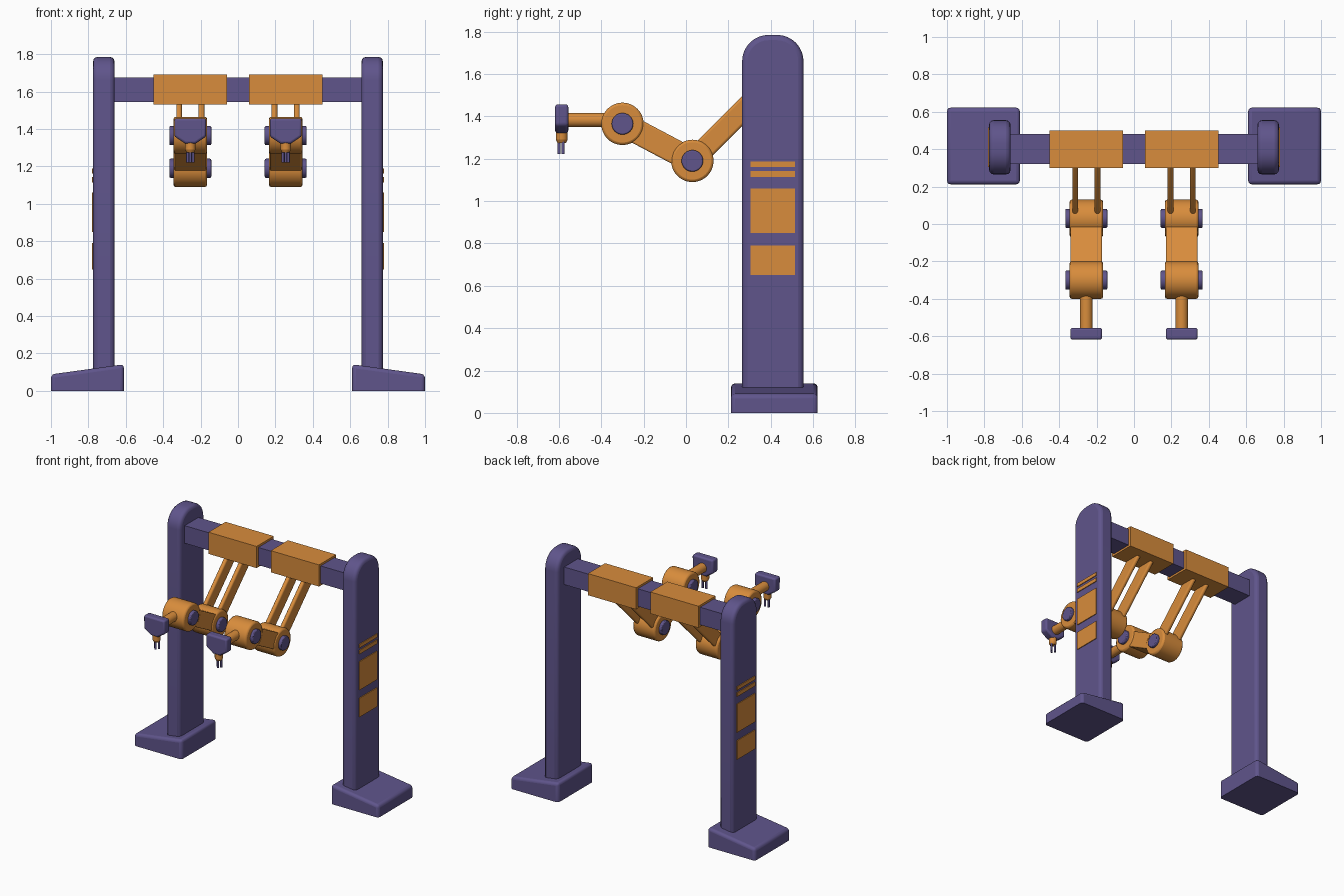
import bpy, bmesh, math
from mathutils import Vector, Matrix

if "Cube" in bpy.data.objects:
    bpy.data.objects.remove(bpy.data.objects["Cube"])


def material(name, rgb):
    m = bpy.data.materials.new(name)
    m.diffuse_color = (*rgb, 1)
    m.use_nodes = True
    m.node_tree.nodes["Principled BSDF"].inputs["Base Color"].default_value = m.diffuse_color
    return m


PURPLE = material("dusk purple", (0.115, 0.09, 0.26))
ORANGE = material("warm orange", (0.69, 0.265, 0.045))


def finish(name, bm, mat, bevel=0.0, segments=3):
    bmesh.ops.recalc_face_normals(bm, faces=bm.faces)
    me = bpy.data.meshes.new(name)
    bm.to_mesh(me)
    bm.free()
    ob = bpy.data.objects.new(name, me)
    bpy.context.collection.objects.link(ob)
    me.materials.append(mat)
    if bevel:
        mod = ob.modifiers.new("soft edges", "BEVEL")
        mod.width, mod.segments = bevel, segments
        mod.limit_method, mod.angle_limit = "ANGLE", math.radians(35)
    bpy.ops.object.select_all(action="DESELECT")
    ob.select_set(True)
    bpy.context.view_layer.objects.active = ob
    bpy.ops.object.shade_smooth_by_angle(angle=math.radians(35))
    return ob


def box(name, lo, hi, mat, bevel=0.0):
    lo, hi = Vector(lo), Vector(hi)
    bm = bmesh.new()
    bmesh.ops.create_cube(bm, size=1, matrix=Matrix.Translation((lo + hi) / 2)
                          @ Matrix.Diagonal((*(hi - lo), 1)))
    return finish(name, bm, mat, bevel)


def prism(name, pts, a, b, axis, mat, bevel=0.0):
    """Extrude a profile from a to b; axis x uses (y, z), axis y uses (x, z)."""
    bm = bmesh.new()
    place = (lambda p: (a, *p)) if axis == "x" else (lambda p: (p[0], a, p[1]))
    f = bm.faces.new([bm.verts.new(place(p)) for p in pts])
    ext = bmesh.ops.extrude_face_region(bm, geom=[f])
    move = (b - a, 0, 0) if axis == "x" else (0, b - a, 0)
    bmesh.ops.translate(bm, vec=move,
                        verts=[v for v in ext["geom"] if isinstance(v, bmesh.types.BMVert)])
    return finish(name, bm, mat, bevel)


def rod(name, p, q, r, mat, bevel=0.0, r2=None, sides=32):
    p, q = Vector(p), Vector(q)
    d = q - p
    bm = bmesh.new()
    bmesh.ops.create_cone(bm, cap_ends=True, segments=sides, radius1=r,
                          radius2=r if r2 is None else r2, depth=d.length,
                          matrix=Matrix.Translation((p + q) / 2)
                          @ d.to_track_quat("Z", "Y").to_matrix().to_4x4())
    return finish(name, bm, mat, bevel, 2)


def bar(name, x, w, p, q, thick, mat, bevel):
    """Flat bar between two (y, z) points."""
    p, q = Vector(p), Vector(q)
    d = (q - p).normalized()
    n = Vector((-d.y, d.x)) * thick / 2
    return prism(name, [p + n, q + n, q - n, p - n], x - w / 2, x + w / 2, "x", mat, bevel)


# Post side profile with a rounded head
Y0, Y1, TOP, R = 0.265, 0.555, 1.785, 0.125
post_profile = [(Y0, 0.05), (Y1, 0.05)]
for cy, start in ((Y1 - R, 0), (Y0 + R, 90)):
    for i in range(9):
        t = math.radians(start + i * 90 / 8)
        post_profile.append((cy + R * math.cos(t), TOP - R + R * math.sin(t)))

for side, s in (("left", -1), ("right", 1)):
    # Upright, sloped foot and side panels
    prism(side + "_post", post_profile, s * 0.66, s * 0.775, "x", PURPLE, 0.025)
    foot = prism(side + "_foot", [(s * 0.61, 0), (s * 1.0, 0), (s * 1.0, 0.088), (s * 0.61, 0.142)],
                 0.212, 0.622, "y", PURPLE)
    bm = bmesh.new()
    bm.from_mesh(foot.data)
    edges = [e for e in bm.edges if max(v.co.z for v in e.verts) > 0.01]
    bmesh.ops.bevel(bm, geom=edges, offset=0.02, segments=3, profile=0.5, affect="EDGES")
    bm.to_mesh(foot.data)
    bm.free()
    for i, (z0, z1) in enumerate(((0.65, 0.79), (0.85, 1.06), (1.115, 1.143), (1.162, 1.188))):
        box(f"{side}_panel_{i + 1}", (min(s * 0.773, s * 0.781), 0.305, z0),
            (max(s * 0.773, s * 0.781), 0.515, z1), ORANGE)

# Crossbeam
box("crossbeam", (-0.68, 0.32, 1.545), (0.68, 0.48, 1.675), PURPLE)

ELBOW, WRIST = (0.03, 1.19), (-0.30, 1.365)
TOOL_Y = -0.587

for side, c in (("left", -0.255), ("right", 0.255)):
    # Sliding sleeve and twin hanger bars
    box(side + "_sleeve", (c - 0.197, 0.30, 1.53), (c + 0.197, 0.50, 1.69), ORANGE)
    for k, dx in enumerate((-0.06, 0.06)):
        bar(f"{side}_hanger_{k + 1}", c + dx, 0.03, ELBOW, (0.40, 1.56), 0.10, ORANGE, 0.012)
    # Joint drums with purple pivot caps
    for joint, (y, z) in (("elbow", ELBOW), ("wrist", WRIST)):
        rod(f"{side}_{joint}_drum", (c - 0.09, y, z), (c + 0.09, y, z), 0.1, ORANGE, 0.012, sides=48)
        rod(f"{side}_{joint}_pivot", (c - 0.112, y, z), (c + 0.112, y, z), 0.051, PURPLE, 0.006)
    # Forearm and wrist rod
    bar(side + "_forearm", c, 0.17, ELBOW, WRIST, 0.115, ORANGE, 0.008)
    rod(side + "_wrist_rod", (c, -0.30, 1.383), (c, -0.57, 1.383), 0.034, ORANGE)
    # Tool head, collar and three fingers
    prism(side + "_tool_head",
          [(c - 0.085, 1.457), (c + 0.085, 1.457), (c + 0.085, 1.36),
           (c + 0.028, 1.322), (c - 0.028, 1.322), (c - 0.085, 1.36)],
          -0.618, -0.556, "y", PURPLE, 0.012)
    rod(side + "_collar", (c, TOOL_Y, 1.34), (c, TOOL_Y, 1.29), 0.028, ORANGE)
    rod(side + "_collar_tip", (c, TOOL_Y, 1.29), (c, TOOL_Y, 1.275), 0.028, ORANGE, r2=0.02)
    for k in range(3):
        t = math.radians(-90 + 120 * k)
        x, y = c + 0.017 * math.cos(t), TOOL_Y + 0.012 * math.sin(t)
        rod(f"{side}_finger_{k + 1}", (x, y, 1.30), (x, y, 1.222), 0.0075, PURPLE, sides=12)
